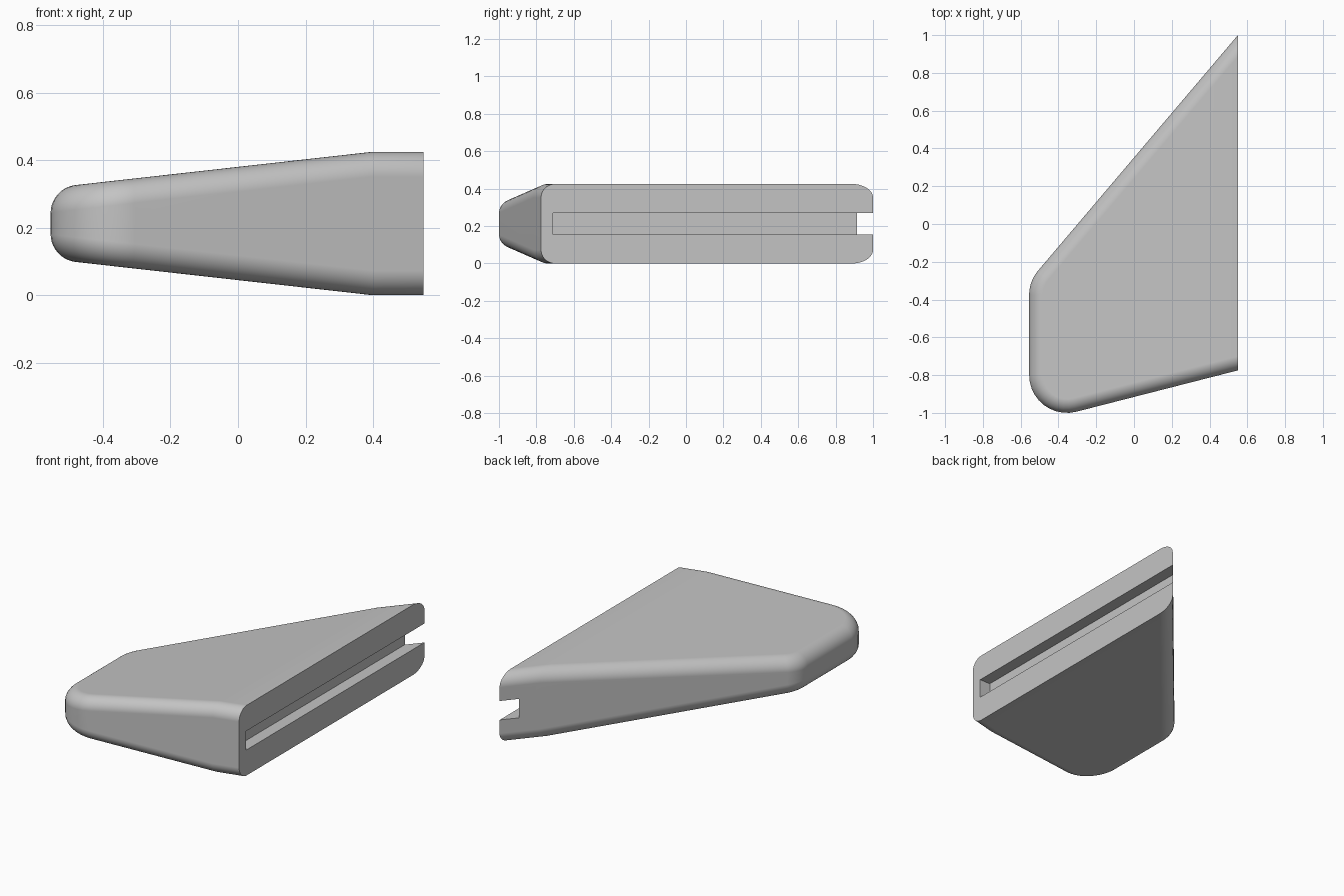
import bpy, bmesh
from math import sin, cos, pi, atan, radians
from mathutils import Vector

default = bpy.data.objects.get("Cube")
if default:
    bpy.data.objects.remove(default, do_unlink=True)

ROOT_X, FOLD_X, TIP_X = 0.55, 0.4, -0.555
MID_Z = 0.2125          # half of the full thickness
EDGE_R = 0.073          # rounding of the long edges
CORNER_R = 0.2          # plan rounding of the tip corners
FRONT_SLOPE, BACK_SLOPE = 0.255, 1.18
CENTRE_X = TIP_X + CORNER_R
FRONT_Y, BACK_Y = -0.8, -0.376
STEPS = 10


def half_thickness(x):
    return MID_Z - max(0, FOLD_X - x) * 0.112


def outline(inset):
    """Open plan outline from the front root corner round the tip to the back."""
    front, back = atan(FRONT_SLOPE), atan(BACK_SLOPE)

    def front_y(x):
        return -0.775 + FRONT_SLOPE * (x - ROOT_X) + inset / cos(front)

    def back_y(x):
        return 1 + BACK_SLOPE * (x - ROOT_X) - inset / cos(back)

    r = CORNER_R - inset
    pts = [(ROOT_X, front_y(ROOT_X)), (FOLD_X, front_y(FOLD_X))]
    for cy, a, b in ((FRONT_Y, 1.5 * pi + front, pi),
                     (BACK_Y, pi, pi / 2 + back)):
        for i in range(STEPS + 1):
            t = a + (b - a) * i / STEPS
            pts.append((CENTRE_X + r * cos(t), cy + r * sin(t)))
    return pts + [(FOLD_X, back_y(FOLD_X)), (ROOT_X, back_y(ROOT_X))]


def finish(name, bm):
    bmesh.ops.recalc_face_normals(bm, faces=bm.faces)
    mesh = bpy.data.meshes.new(name)
    bm.to_mesh(mesh)
    bm.free()
    obj = bpy.data.objects.new(name, mesh)
    bpy.context.collection.objects.link(obj)
    return obj


# Tapered body: stacked outlines, with a rounded rim below and above
bm = bmesh.new()
rings = []
for side in (-1, 1):
    for i in range(STEPS + 1):
        t = pi / 2 * (i / STEPS if side > 0 else 1 - i / STEPS)
        ring = []
        for x, y in outline(EDGE_R * (1 - cos(t))):
            z = half_thickness(x) - EDGE_R * (1 - sin(t))
            ring.append(bm.verts.new((x, y, MID_Z + side * z)))
        rings.append(ring)
for low, high in zip(rings, rings[1:]):
    for j in range(len(low) - 1):
        bm.faces.new((low[j], low[j + 1], high[j + 1], high[j]))
for ring in (rings[0], rings[-1]):
    bm.faces.new(ring[1:-1])
    bm.faces.new((ring[0], ring[1], ring[-2], ring[-1]))
bm.faces.new([r[0] for r in rings] + [r[-1] for r in reversed(rings)])
body = finish("fin_body", bm)

# Groove along the root face, open at the back
bm = bmesh.new()
bmesh.ops.create_cube(bm, size=1)
low, high = Vector((0.478, -0.71, 0.155)), Vector((0.7, 1.2, 0.27))
for v in bm.verts:
    v.co = Vector([a + (b - a) * (c + 0.5) for a, b, c in zip(low, high, v.co)])
cutter = finish("groove_cutter", bm)
cutter.hide_render = True

groove = body.modifiers.new("groove", 'BOOLEAN')
groove.operation = 'DIFFERENCE'
groove.solver = 'EXACT'
groove.object = cutter
bpy.ops.object.select_all(action='DESELECT')
body.select_set(True)
bpy.context.view_layer.objects.active = body
bpy.ops.object.modifier_apply(modifier=groove.name)
bpy.data.objects.remove(cutter, do_unlink=True)

# Grey finish and shading
grey = bpy.data.materials.new("light_grey")
grey.use_nodes = True
colour = (0.55, 0.55, 0.55, 1)
grey.diffuse_color = colour
grey.node_tree.nodes["Principled BSDF"].inputs["Base Color"].default_value = colour
body.data.materials.clear()
body.data.materials.append(grey)
bpy.ops.object.shade_smooth_by_angle(angle=radians(30))
weighted = body.modifiers.new("weighted_normals", 'WEIGHTED_NORMAL')
weighted.keep_sharp = True
